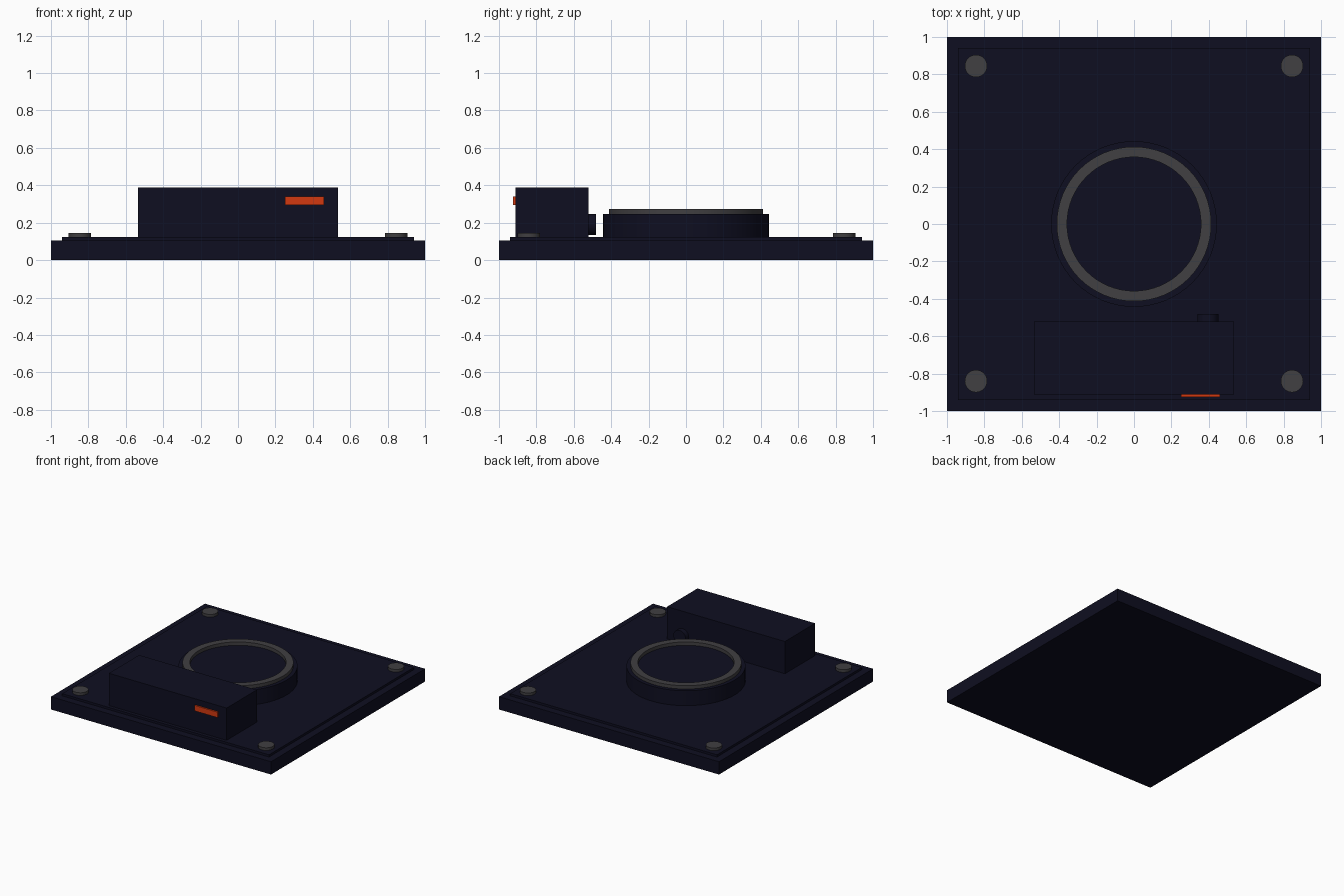
import bpy, bmesh, math
from mathutils import Matrix

cube = bpy.data.objects.get("Cube")
if cube:
    bpy.data.objects.remove(cube, do_unlink=True)


def material(name, rgb, roughness=0.6):
    mat = bpy.data.materials.new(name)
    mat.use_nodes = True
    mat.diffuse_color = (*rgb, 1)
    bsdf = mat.node_tree.nodes["Principled BSDF"]
    bsdf.inputs["Base Color"].default_value = (*rgb, 1)
    bsdf.inputs["Roughness"].default_value = roughness
    return mat


navy = material("dark navy", (0.0045, 0.0045, 0.015))
grey = material("dark grey metal", (0.052, 0.05, 0.054), 0.4)
orange = material("orange light", (0.65, 0.04, 0.005))


def finish(name, bm, mat, smooth=False):
    bmesh.ops.recalc_face_normals(bm, faces=bm.faces)
    mesh = bpy.data.meshes.new(name)
    bm.to_mesh(mesh)
    bm.free()
    mesh.materials.append(mat)
    obj = bpy.data.objects.new(name, mesh)
    bpy.context.collection.objects.link(obj)
    if smooth:
        bpy.ops.object.select_all(action="DESELECT")
        obj.select_set(True)
        bpy.context.view_layer.objects.active = obj
        bpy.ops.object.shade_smooth_by_angle(angle=math.radians(30))
    return obj


def box(name, low, high, mat):
    bm = bmesh.new()
    bmesh.ops.create_cube(bm, size=1)
    for v in bm.verts:
        v.co = [(a + b) / 2 + c * (b - a) for a, b, c in zip(low, high, v.co)]
    return finish(name, bm, mat)


def disc(name, centre, radius, depth, mat, sides=32, along_y=False):
    bm = bmesh.new()
    turn = Matrix.Rotation(math.pi / 2 if along_y else 0, 4, "X")
    bmesh.ops.create_cone(bm, cap_ends=True, segments=sides, radius1=radius,
                          radius2=radius, depth=depth,
                          matrix=Matrix.Translation(centre) @ turn)
    return finish(name, bm, mat, True)


def ring(name, inner, outer, bottom, top, mat, sides=64):
    # Rectangular section swept around the vertical axis
    bm = bmesh.new()
    section = [(inner, bottom), (outer, bottom), (outer, top), (inner, top)]
    loops = []
    for i in range(sides):
        a = math.tau * i / sides
        loops.append([bm.verts.new((r * math.cos(a), r * math.sin(a), z))
                      for r, z in section])
    for i, loop in enumerate(loops):
        after = loops[(i + 1) % sides]
        for j in range(4):
            k = (j + 1) % 4
            bm.faces.new((loop[j], loop[k], after[k], after[j]))
    return finish(name, bm, mat, True)


# Stepped base
box("base_slab", (-1, -1, 0), (1, 1, 0.105), navy)
box("top_plate", (-0.94, -0.94, 0.1), (0.94, 0.94, 0.123), navy)

# Corner bolts
for x, side in ((-0.845, "right"), (0.845, "left")):
    for y, end in ((-0.84, "front"), (0.845, "back")):
        disc(f"bolt_{end}_{side}", (x, y, 0.131), 0.06, 0.028, grey)

# Central round mount with its metal rim
disc("round_mount", (0, 0, 0.182), 0.443, 0.127, navy, 64)
ring("metal_rim", 0.358, 0.413, 0.24, 0.273, grey)

# Control box with indicator light and rear connector
box("control_box", (-0.535, -0.912, 0.12), (0.535, -0.52, 0.388), navy)
box("indicator_light", (0.25, -0.924, 0.294), (0.46, -0.909, 0.339), orange)
disc("rear_connector", (0.395, -0.51, 0.19), 0.056, 0.06, navy, 24, True)
